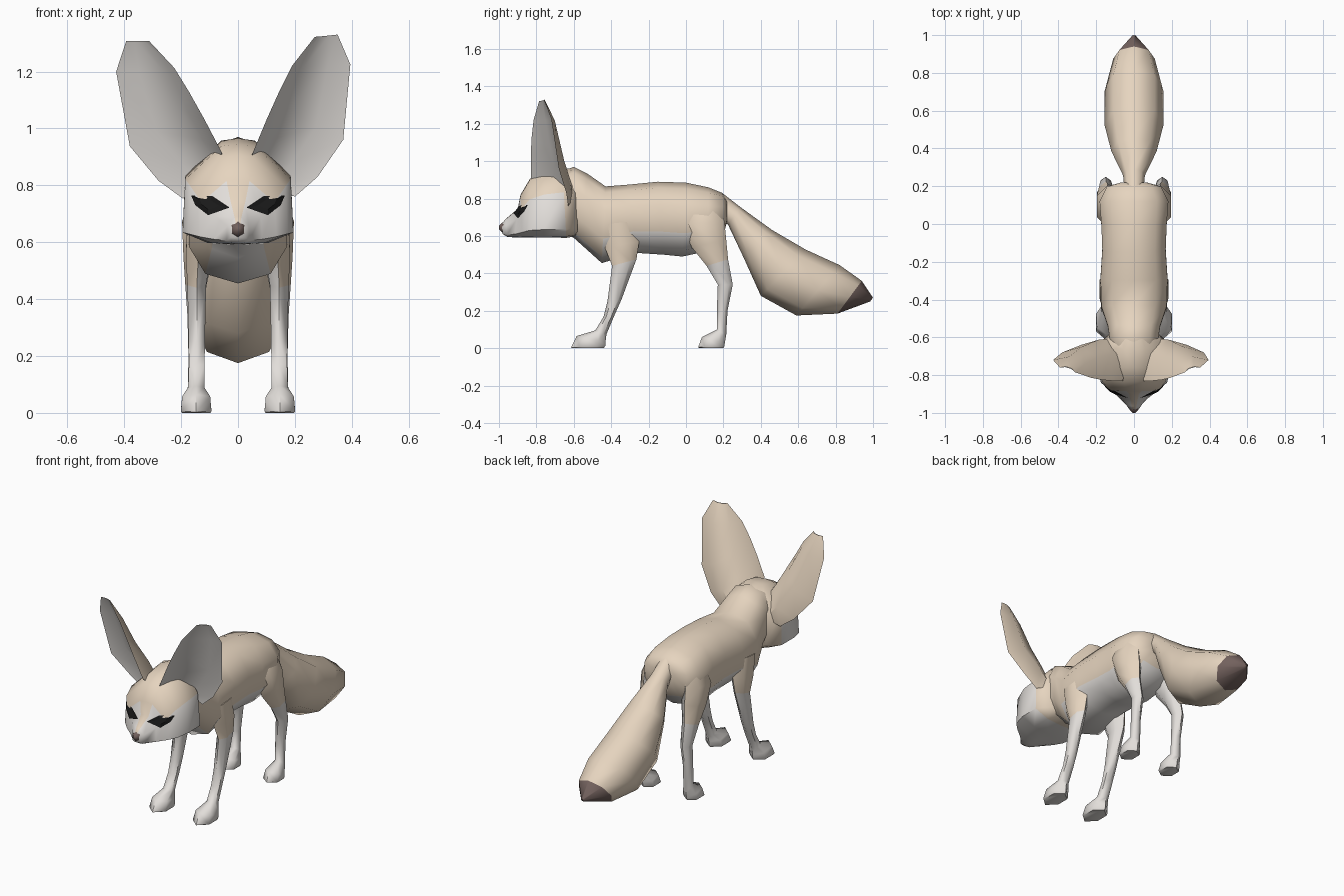
import bpy, bmesh, math
from mathutils import Vector
from mathutils.bvhtree import BVHTree

if "Cube" in bpy.data.objects:
    bpy.data.objects.remove(bpy.data.objects["Cube"])


def material(name, rgb):
    m = bpy.data.materials.new(name)
    m.diffuse_color = (*rgb, 1)
    m.use_nodes = True
    m.node_tree.nodes["Principled BSDF"].inputs["Base Color"].default_value = m.diffuse_color
    return m


TAN = material("tan_fur", (.79, .66, .52))
WHITE = material("pale_fur", (.76, .73, .70))
BROWN = material("dark_brown", (.17, .12, .11))
BLACK = material("black", (.01, .01, .01))


def skin(name, loops, mats, pick, angle=60, mirror=False):
    """Bridge closed loops of points, cap both ends, colour faces with pick(i, j, centre, normal)."""
    bm = bmesh.new()
    vs = [[bm.verts.new(p) for p in loop] for loop in loops]
    n = len(vs[0])
    tags = {}
    for i in range(len(vs) - 1):
        for j in range(n):
            k = (j + 1) % n
            tags[bm.faces.new((vs[i][j], vs[i][k], vs[i + 1][k], vs[i + 1][j]))] = (i, j)
    tags[bm.faces.new(vs[0])] = (0, 0)
    tags[bm.faces.new(vs[-1])] = (len(vs) - 2, 0)
    bmesh.ops.recalc_face_normals(bm, faces=bm.faces[:])
    for f, (i, j) in tags.items():
        f.material_index = pick(i, j, f.calc_center_median(), f.normal)
        f.smooth = True
    me = bpy.data.meshes.new(name)
    bm.to_mesh(me)
    bm.free()
    for m in mats:
        me.materials.append(m)
    me.set_sharp_from_angle(angle=math.radians(angle))
    ob = bpy.data.objects.new(name, me)
    bpy.context.collection.objects.link(ob)
    if mirror:
        ob.modifiers.new("mirror", 'MIRROR')
    return ob


def half_round(sides, power=1.0):
    """Right half of a rounded section: (width share, share of the way from first to second point)."""
    pts = []
    for k in range(sides // 2 + 1):
        a = 2 * math.pi * k / sides
        s, c = math.sin(a), math.cos(a)
        pts.append((abs(s) ** power, .5 - .5 * math.copysign(abs(c) ** power, c)))
    return pts


def loft(name, rings, half, mats, pick, **kw):
    """Rings are (y, z of top/front point, y, z of bottom/back point, half width, centre x)."""
    section = half + [(-u, t) for u, t in half[-2:0:-1]]
    loops = []
    for y0, z0, y1, z1, w, *cx in rings:
        x = cx[0] if cx else 0
        loops.append([(x + u * w, y0 + (y1 - y0) * t, z0 + (z1 - z0) * t) for u, t in section])
    return skin(name, loops, mats, pick, **kw)


# body and neck
loft("body", [
    (-.70, .93, -.68, .63, .12), (-.60, .97, -.60, .59, .135),
    (-.53, .935, -.55, .545, .145), (-.43, .865, -.45, .455, .18),
    (-.30, .875, -.27, .51, .185), (-.15, .89, -.12, .50, .175),
    (0, .885, -.02, .49, .18), (.12, .86, .12, .52, .19),
    (.195, .83, .20, .60, .15), (.22, .79, .22, .68, .07)],
    half_round(10, .85), [TAN, WHITE],
    lambda i, j, c, n: int(n.z < -.5 and c.z < .62))

# head with flat jaw, broad cheeks and narrow muzzle
head = loft("head", [
    (-.585, .955, -.58, .60, .13), (-.66, .965, -.64, .59, .195),
    (-.76, .945, -.76, .592, .195), (-.835, .905, -.84, .592, .175),
    (-.885, .82, -.875, .592, .135), (-.90, .745, -.915, .592, .085),
    (-.965, .69, -.955, .595, .04), (-.985, .665, -.98, .61, .025)],
    [(0, 0), (.3, .02), (.95, .35), (1, .88), (.55, .98), (0, 1)], [TAN, WHITE],
    lambda i, j, c, n: int(i > 0 and (c.z < .775) and not (abs(c.x) < .016 and n.z > .3)))

# nose
loft("nose", [(-.965, .68, -.965, .61, .028), (-.985, .67, -.985, .62, .024),
              (-1.0, .655, -1.0, .635, .01)],
     half_round(6), [BROWN], lambda *a: 0)

# eyes laid on the face surface
tree = BVHTree.FromPolygons([v.co for v in head.data.vertices],
                            [p.vertices[:] for p in head.data.polygons])
outline = [(.165, .765), (.09, .762), (.03, .722), (.105, .695), (.15, .73)]
mid = Vector((.105, .735))
bm = bmesh.new()
rows = []
for k in (1, .5):
    row = []
    for p in outline:
        x, z = mid.lerp(Vector(p), k)
        hit = tree.ray_cast(Vector((x, -2, z)), Vector((0, 1, 0)))[0]
        row.append(bm.verts.new((x, hit.y - .006, z)))
    rows.append(row)
for j in range(5):
    k = (j + 1) % 5
    bm.faces.new((rows[0][j], rows[1][j], rows[1][k], rows[0][k]))
bm.faces.new(rows[1][::-1])
me = bpy.data.meshes.new("eyes")
bm.to_mesh(me)
bm.free()
me.materials.append(BLACK)
eyes = bpy.data.objects.new("eyes", me)
bpy.context.collection.objects.link(eyes)
eyes.modifiers.new("mirror", 'MIRROR')

# ears: cupped, inner rim to outer rim with a hollow pale front
EAR = [  # inner rim, outer rim, depth of the back
    ((.05, -.83, .91), (.20, -.63, .76), .10),
    ((.10, -.83, 1.03), (.28, -.64, .83), .10),
    ((.145, -.825, 1.13), (.37, -.68, .96), .085),
    ((.19, -.815, 1.22), (.395, -.72, 1.225), .055),
    ((.27, -.785, 1.322), (.35, -.76, 1.33), .015)]
BACK = Vector((-.45, .85, -.1))


def ear(name, side, lean):
    ca, sa = math.cos(lean), math.sin(lean)

    def place(p):
        x, z = p.x - .12, p.z - .83
        return (side * (.12 + x * ca + z * sa), p.y, .83 + z * ca - x * sa)
    loops = []
    for a, b, d in EAR:
        a, b = Vector(a), Vector(b)
        near, far = a.lerp(b, .3), a.lerp(b, .7)
        cup, back = BACK * d * .75, BACK * d
        loops.append([place(p) for p in (a, near + cup, far + cup, b, far + back, near + back)])
    skin(name, loops, [TAN, WHITE], lambda i, j, c, n: int(j < 3), angle=50)


ear("left_ear", 1, 0)
ear("right_ear", -1, math.radians(5))

# legs with paws, mirrored
fur = lambda i, j, c, n: int(c.z < .43 or n.x < -.5)
loft("front_legs", [
    (-.46, .66, -.27, .68, .05, .135), (-.435, .54, -.25, .57, .05, .14),
    (-.395, .44, -.265, .475, .038, .145), (-.42, .25, -.345, .26, .033, .145),
    (-.44, .17, -.385, .17, .032, .145), (-.485, .095, -.425, .075, .033, .147),
    (-.585, .065, -.43, .035, .057, .147), (-.615, .003, -.43, .015, .062, .147),
    (-.60, 0, -.44, 0, .058, .147)],
    half_round(6), [TAN, WHITE], fur, mirror=True)
loft("hind_legs", [
    (0, .76, .19, .76, .045, .12), (-.02, .66, .205, .68, .065, .14),
    (.03, .54, .215, .58, .06, .14), (.11, .44, .225, .475, .043, .148),
    (.17, .34, .25, .34, .032, .15), (.165, .20, .222, .20, .028, .15),
    (.165, .10, .215, .07, .03, .15), (.085, .06, .208, .03, .05, .147),
    (.065, .005, .205, .01, .055, .147), (.075, 0, .20, 0, .05, .147)],
    half_round(6), [TAN, WHITE], fur, mirror=True)

# bushy tail with dark tip
loft("tail", [
    (.20, .825, .17, .70, .05), (.29, .755, .225, .66, .058),
    (.46, .632, .31, .48, .12), (.64, .527, .40, .28, .155),
    (.82, .445, .59, .175, .155), (.94, .36, .81, .185, .11),
    (1.0, .27, .985, .25, .012)],
    half_round(8), [TAN, BROWN], lambda i, j, c, n: int(i == 5))
